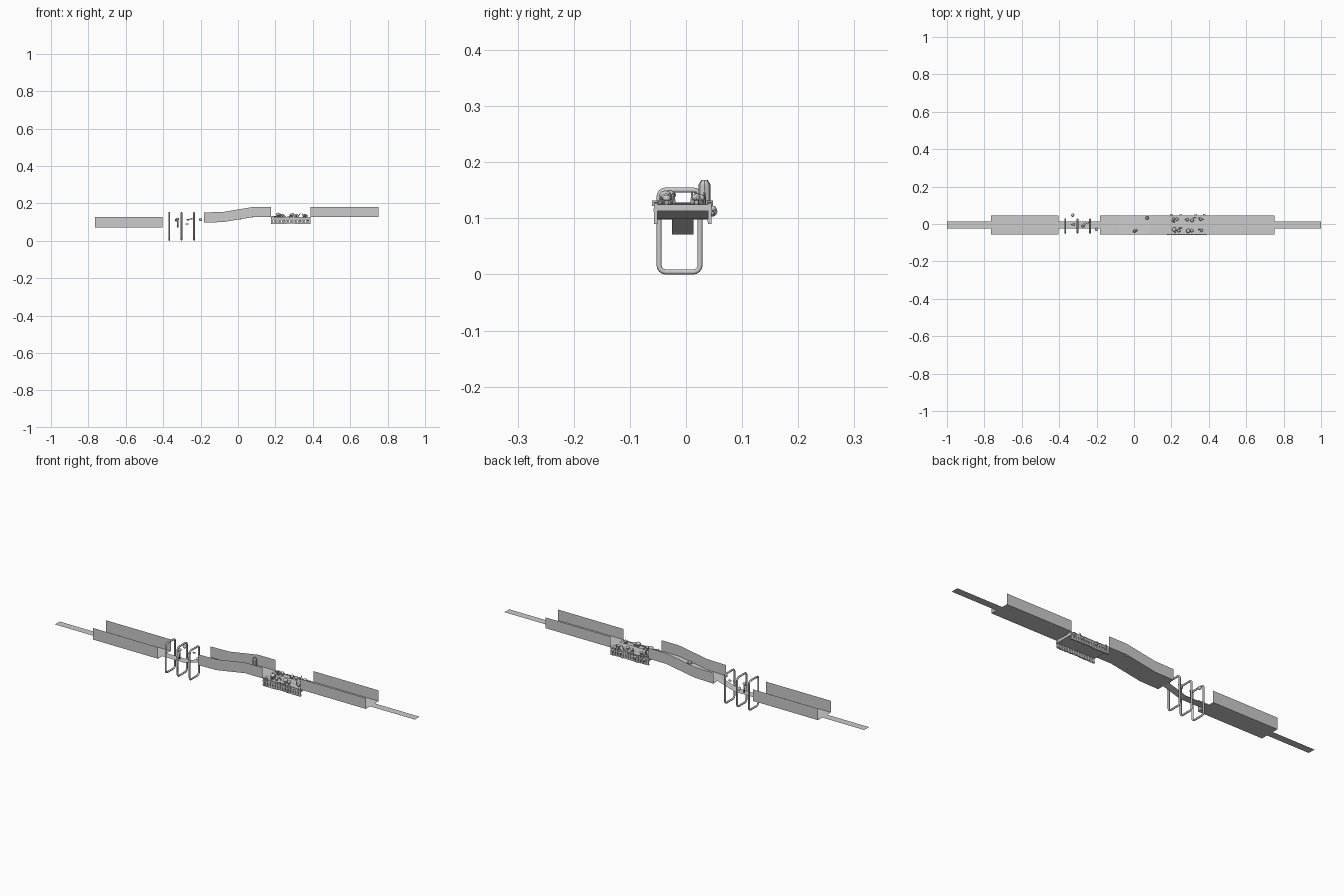
import bpy, bmesh, math, random
from mathutils import Vector, Matrix

if "Cube" in bpy.data.objects:
    bpy.data.objects.remove(bpy.data.objects["Cube"])
random.seed(4)
YC = -0.006            # centre line of the track


def add_mesh(name, verts, faces):
    me = bpy.data.meshes.new(name)
    me.from_pydata(verts, [], faces)
    ob = bpy.data.objects.new(name, me)
    bpy.context.collection.objects.link(ob)
    return ob


def ribbon(name, path, half_w, wall=0.0):
    """Sweep a flat floor, optionally with two upright walls, along (x, z) points."""
    prof = [(-half_w, 0), (half_w, 0)]
    if wall:
        prof = [(-half_w, wall)] + prof + [(half_w, wall)]
    n = len(prof)
    verts = [(x, YC + y, z + h) for x, z in path for y, h in prof]
    faces = [(i * n + j, (i + 1) * n + j, (i + 1) * n + j + 1, i * n + j + 1)
             for i in range(len(path) - 1) for j in range(n - 1)]
    return add_mesh(name, verts, faces)


def from_bm(name, build, smooth=False):
    bm = bmesh.new()
    build(bm)
    me = bpy.data.meshes.new(name)
    bm.to_mesh(me)
    bm.free()
    if smooth:
        for p in me.polygons:
            p.use_smooth = True
    ob = bpy.data.objects.new(name, me)
    bpy.context.collection.objects.link(ob)
    return ob


def box(bm, c, s, rz=0.0):
    m = Matrix.Translation(c) @ Matrix.Rotation(rz, 4, 'Z') @ Matrix.Diagonal((*s, 1))
    bmesh.ops.create_cube(bm, size=1, matrix=m)


def ball(bm, c, s):
    bmesh.ops.create_icosphere(bm, subdivisions=2, radius=1,
                               matrix=Matrix.Translation(c) @ Matrix.Diagonal((*s, 1)))


def rod(bm, a, b, r0, r1, seg=8):
    a, b = Vector(a), Vector(b)
    d = b - a
    m = Matrix.Translation((a + b) / 2) @ d.to_track_quat('Z', 'Y').to_matrix().to_4x4()
    bmesh.ops.create_cone(bm, cap_ends=True, segments=seg, radius1=r0, radius2=r1,
                          depth=d.length, matrix=m)


# Continuous narrow path
ribbon("path_strip", [(-1, .071), (-.28, .071), (-.185, .099), (-.08, .101),
                      (.08, .128), (1, .128)], .019)

# Three walled channels
ribbon("lower_channel", [(-.765, .07), (-.405, .07)], .051, .058)
ribbon("ramp_channel", [(-.183, .098), (-.08, .1), (.08, .127), (.177, .127)], .051, .054)
ribbon("upper_channel", [(.387, .127), (.75, .127)], .051, .054)


# Rounded hoops standing over the path
def hoop(name, x):
    y0, y1, z0, z1, r, t = -.048, .025, .0045, .1505, .012, .0045
    pts = []
    for cy, cz, a0 in ((y1 - r, z1 - r, 0), (y0 + r, z1 - r, 90),
                       (y0 + r, z0 + r, 180), (y1 - r, z0 + r, 270)):
        for k in range(5):
            a = math.radians(a0 + k * 22.5)
            pts.append((x, cy + r * math.cos(a), cz + r * math.sin(a)))
    cu = bpy.data.curves.new(name, 'CURVE')
    cu.dimensions = '3D'
    cu.bevel_depth = t
    cu.bevel_resolution = 2
    sp = cu.splines.new('POLY')
    sp.points.add(len(pts) - 1)
    for p, co in zip(sp.points, pts):
        p.co = (*co, 1)
    sp.use_cyclic_u = True
    sp.use_smooth = True
    bpy.context.collection.objects.link(bpy.data.objects.new(name, cu))


for i, x in enumerate((-.368, -.302, -.235)):
    hoop(f"hoop_{i + 1}", x)


# Bridge deck with hanging planks on both sides
def deck(bm):
    box(bm, (.282, YC, .119), (.21, .096, .012))
    for s in (-1, 1):
        box(bm, (.282, YC + s * .049, .115), (.212, .006, .006))
        box(bm, (.282, YC + s * .047, .096), (.212, .005, .005))
        for k in range(15):
            x = .183 + k * .0142
            box(bm, (x, YC + s * .048, .109 + random.uniform(-.001, .002)),
                (.0105, .006, .037))


from_bm("bridge_deck", deck)


# Round-capped growths along the deck edges
def cap(bm, x, y, z, r):
    rod(bm, (x, y, z), (x, y, z + r * 1.4), r * .5, r * .4)
    ball(bm, (x, y, z + r * 1.5), (r, r, r * .75))


def growths(bm):
    for s in (-1, 1):
        for x in (.215, .235, .285, .305, .36):
            cap(bm, x + random.uniform(-.006, .006),
                YC + s * random.uniform(.022, .037), .124, random.uniform(.007, .012))
    for x in (.2, .25, .33, .375):
        cap(bm, x, .047, .106, .0075)


from_bm("deck_growths", growths, True)


# Short twigs and stones scattered on the deck
def scatter(bm):
    for k in range(12):
        s = random.choice((-1, 1))
        x, y = random.uniform(.2, .37), YC + s * random.uniform(.015, .042)
        rod(bm, (x, y, .125), (x + random.uniform(-.015, .015), y,
                               random.uniform(.137, .15)), .003, .002, 6)
    for s in (-1, 1):
        box(bm, (.192, YC + s * .045, .127), (.016, .012, .01), .6 * s)


from_bm("deck_scatter", scatter)


# Small figure balanced on the lower path
def figure(bm):
    x, y = -.322, -.003
    rod(bm, (x, y, .072), (x, y, .112), .0035, .0045)
    ball(bm, (x, y, .117), (.008, .008, .007))
    rod(bm, (x, y, .108), (x - .014, y, .113), .003, .002)


from_bm("small_figure", figure, True)


# Floating pickups
def pickups(bm):
    ball(bm, (-.328, .047, .112), (.009, .009, .009))
    ball(bm, (-.2, -.03, .114), (.009, .009, .009))
    for x, y, z in ((-.268, -.003, .113), (-.25, .008, .117), (-.272, -.012, .09)):
        ball(bm, (x, y, z), (.009, .006, .004))


from_bm("pickups", pickups, True)


# Upright block and low stone on the ramp channel
def ramp_items(bm):
    rod(bm, (.07, .033, .124), (.07, .033, .16), .011, .011, 8)
    rod(bm, (.07, .033, .16), (.07, .033, .168), .011, .006, 8)
    ball(bm, (.003, -.038, .122), (.009, .008, .008))
    ball(bm, (.012, -.034, .12), (.006, .006, .006))


from_bm("ramp_obstacles", ramp_items)
